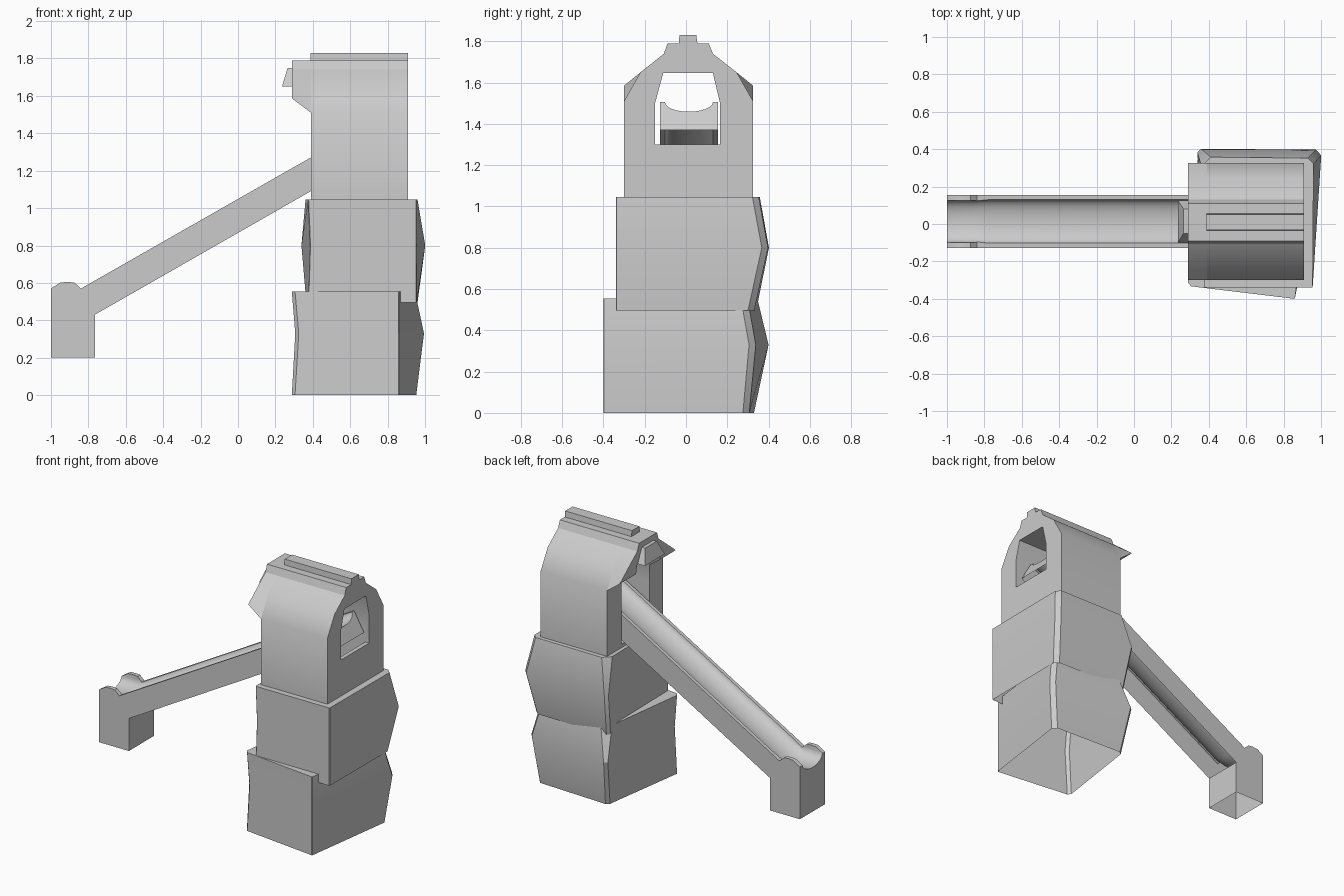
import bpy, bmesh, math
from mathutils import Vector

if "Cube" in bpy.data.objects:
    bpy.data.objects.remove(bpy.data.objects["Cube"])


def loft(name, rings):
    """Closed solid skinned through rings of equal point count."""
    bm = bmesh.new()
    rows = [[bm.verts.new(p) for p in r] for r in rings]
    n = len(rows[0])
    for a, b in zip(rows, rows[1:]):
        for i in range(n):
            j = (i + 1) % n
            bm.faces.new((a[i], a[j], b[j], b[i]))
    bm.faces.new(rows[0])
    bm.faces.new(rows[-1])
    bmesh.ops.recalc_face_normals(bm, faces=bm.faces)
    me = bpy.data.meshes.new(name)
    bm.to_mesh(me)
    bm.free()
    ob = bpy.data.objects.new(name, me)
    bpy.context.collection.objects.link(ob)
    return ob


def along_x(name, yz, x0, x1):
    return loft(name, [[(x, y, z) for y, z in yz] for x in (x0, x1)])


def cut(ob, cutter):
    cutter.hide_render = True
    m = ob.modifiers.new("cut", 'BOOLEAN')
    m.operation = 'DIFFERENCE'
    m.solver = 'EXACT'
    m.object = cutter
    bpy.context.view_layer.objects.active = ob
    bpy.ops.object.modifier_apply(modifier=m.name)
    bpy.data.objects.remove(cutter, do_unlink=True)


def open_below(ob, limit=9.0):
    """Remove downward faces lying under a height, leaving a shell."""
    bm = bmesh.new()
    bm.from_mesh(ob.data)
    bm.normal_update()
    down = [f for f in bm.faces if f.normal.z < -.8 and f.calc_center_median().z < limit]
    bmesh.ops.delete(bm, geom=down, context='FACES')
    bm.to_mesh(ob.data)
    bm.free()


def chamfered(corners, z):
    """Corner list (x, y, chamfer) -> ring with every corner cut."""
    out = []
    n = len(corners)
    for i, (x, y, c) in enumerate(corners):
        p = Vector((x, y))
        for q in (corners[i - 1], corners[(i + 1) % n]):
            e = p + (Vector(q[:2]) - p).normalized() * c
            out.append((e.x, e.y, z))
    return out


# Stacked base blocks: back corners bulge at mid height
S, R = 0.003, 0.03
lower = [
    (0.0, [(.86, -.40, S), (.957, .305, R), (.38, .33, .02), (.285, -.331, .02)]),
    (.33, [(.86, -.40, S), (1.0, .335, R), (.345, .402, .02), (.305, -.331, .02)]),
    (.555, [(.86, -.40, S), (.95, .295, R), (.375, .35, .05), (.285, -.331, .02)])]
upper = [
    (.495, [(.955, -.34, S), (.96, .33, R), (.365, .34, .02), (.375, -.34, S)]),
    (.80, [(.955, -.34, S), (1.003, .397, R), (.338, .402, .02), (.385, -.34, S)]),
    (1.045, [(.955, -.34, S), (.96, .352, R), (.36, .358, .05), (.375, -.34, S)])]
for name, data in (("lower_block", lower), ("upper_block", upper)):
    open_below(loft(name, [chamfered(c, z) for z, c in data]))

# House on top, with flared hood at the slide end
roof = [(-.22, 1.65), (-.107, 1.74), (-.09, 1.79),
        (.11, 1.79), (.13, 1.74), (.245, 1.65)]
house = along_x("house", [(-.30, 1.04), (-.30, 1.51)] + roof +
                [(.325, 1.51), (.325, 1.04)], .39, .91)
hood_in = [(-.30, 1.51)] + roof + [(.325, 1.51)]
hood_out = ([(-.30, 1.585), (-.205, 1.662)] + roof[1:-1] +
            [(.228, 1.663), (.325, 1.585)])
hood = loft("hood", [[(.39, y, z) for y, z in hood_in],
                     [(.29, y, z) for y, z in hood_out]])
opening = [(-.15, 1.30), (.165, 1.30), (.165, 1.5),
           (.13, 1.647), (-.11, 1.647), (-.15, 1.5)]
for part in (house, hood):
    cut(part, along_x("opening_cutter", opening, .2, 1.1))
# Deeper pocket in which the slide rises through the rear
pocket = [(-.15, 1.07), (.165, 1.07), (.165, 1.4), (-.15, 1.4)]
cut(house, along_x("pocket_cutter", pocket, .2, .88))
open_below(house, 1.1)

# Ridge bar and small beak under the hood peak
along_x("ridge_bar", [(-.036, 1.77), (.058, 1.77), (.05, 1.83), (-.032, 1.83)], .388, .91)
loft("beak", [[(.31, -.10, 1.65), (.31, .125, 1.65), (.235, .125, 1.65), (.235, -.10, 1.65)],
              [(.31, -.05, 1.75), (.31, .08, 1.75), (.265, .08, 1.75), (.265, -.05, 1.75)]])

# Sloping slide with its foot, extruded from a side profile
side = [(-1, .2), (-.765, .2), (-.765, .43), (.878, 1.37), (.80, 1.505), (-.84, .57),
        (-.875, .602), (-.91, .605), (-.95, .602), (-1, .57)]
slide = loft("slide", [[(x, y, z) for x, z in side] for y in (-.127, .155)])

MID, N = .014, 12


def arc_ring(x, z, half, depth, close_z):
    """Half ellipse hanging from height z, closed off at close_z."""
    arc = [(x, MID - half * math.cos(math.pi * i / N), z - depth * math.sin(math.pi * i / N))
           for i in range(N + 1)]
    return arc + [(x, MID + half, close_z), (x, MID - half, close_z)]


# Running groove on top, underside left open as a shell
path = [(-1.1, .575, .112), (-.86, .575, .112), (-.78, .605, .116), (.95, 1.591, .116)]
cut(slide, loft("groove_cutter", [arc_ring(x, z, h, .062, z + .4) for x, z, h in path]))
open_below(slide)

# Shading
for ob in bpy.context.collection.objects:
    bpy.ops.object.select_all(action='DESELECT')
    ob.select_set(True)
    bpy.context.view_layer.objects.active = ob
    bpy.ops.object.shade_smooth_by_angle(angle=math.radians(30))
